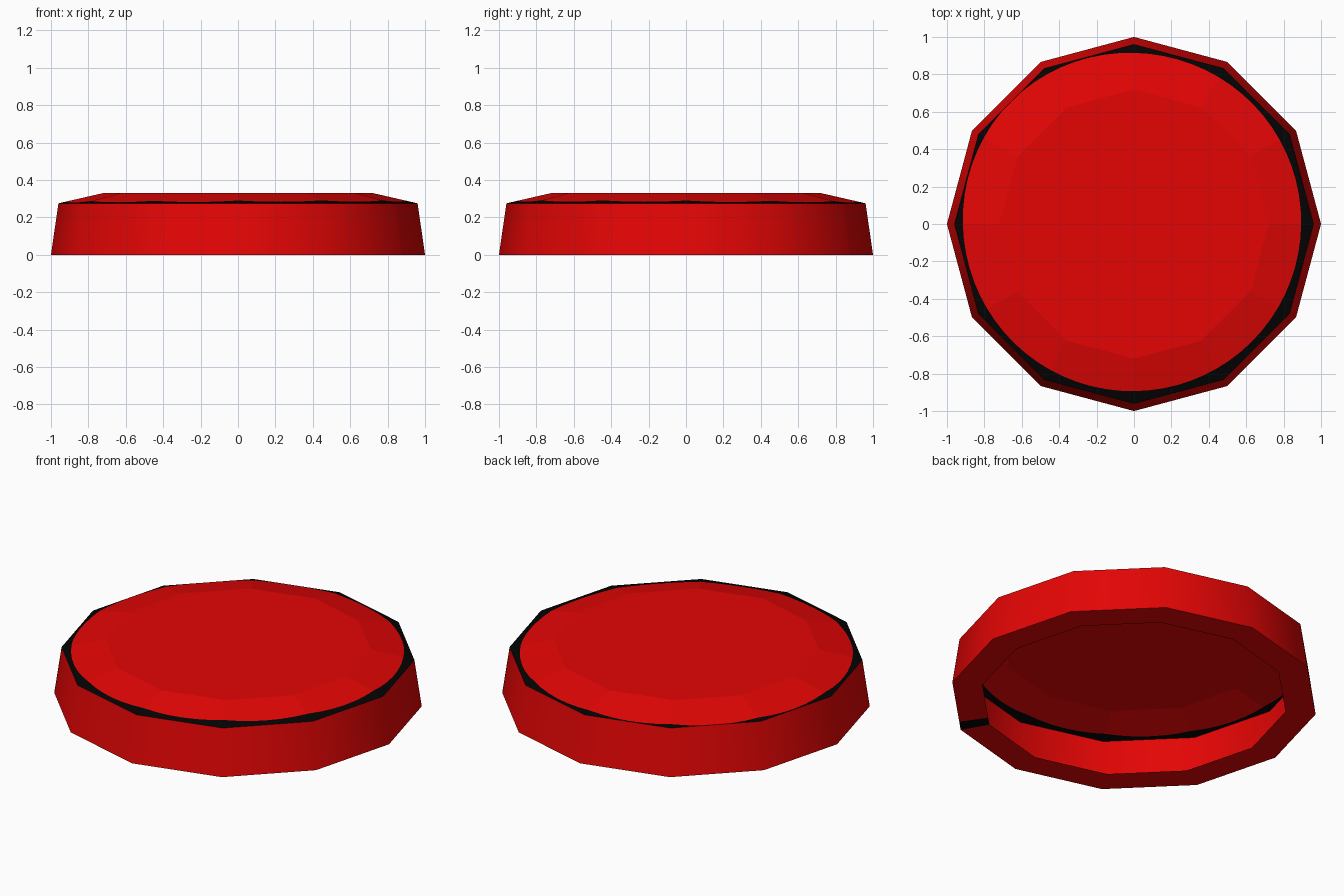
import bpy, bmesh, math

if "Cube" in bpy.data.objects:
    bpy.data.objects.remove(bpy.data.objects["Cube"])

SIDES, SUB = 12, 6          # polygon sides, samples per side on painted faces
STEP = 2 * math.pi / SIDES
C = math.cos(STEP / 2)


def material(name, col):
    m = bpy.data.materials.new(name)
    m.diffuse_color = (*col, 1)
    m.use_nodes = True
    m.node_tree.nodes["Principled BSDF"].inputs["Base Color"].default_value = m.diffuse_color
    return m


RED = material("red", (0.78, 0.0015, 0.0015))
BLACK = material("black", (0.001, 0.001, 0.001))


def side_radius(r, i, n):
    # distance from the centre to the 12-sided outline at sample i of n
    a = (i % (n // SIDES)) * 2 * math.pi / n
    return r * C / math.cos(a - STEP / 2)


def poly_ring(r, z, n):
    pts = []
    for i in range(n):
        a = 2 * math.pi * i / n
        d = side_radius(r, i, n)
        pts.append((d * math.cos(a), d * math.sin(a), z))
    return pts


def paint_ring(r_out, z_out, r_in, z_in, n):
    # off-centre painted circle, lying on the sloped facets
    pts = []
    for i in range(n):
        a = 2 * math.pi * i / n
        k = math.cos(a - math.radians(135))
        edge = side_radius(r_out, i, n)
        d = min(0.903 + 0.013 * k + 0.012 * max(0, k) ** 4, edge * 0.999)
        t = (1 - d / edge) * r_out / (r_out - r_in)
        pts.append((d * math.cos(a), d * math.sin(a), z_out + t * (z_in - z_out)))
    return pts


def build(name, rings, paint, close=False, flip=False, smooth=False):
    # skin rings in order; paint(band, segment) tells whether a face is black
    bm = bmesh.new()
    loops = [[bm.verts.new(p) for p in r] for r in rings]
    n = len(loops[0])
    for b in range(len(loops) - 1):
        for i in range(n):
            j = (i + 1) % n
            q = [loops[b][i], loops[b][j], loops[b + 1][j], loops[b + 1][i]]
            f = bm.faces.new(q[::-1] if flip else q)
            f.material_index = int(paint(b, i))
            f.smooth = smooth
    if close:
        bm.faces.new(loops[-1])
    me = bpy.data.meshes.new(name)
    bm.to_mesh(me)
    bm.free()
    me.materials.append(RED)
    me.materials.append(BLACK)
    ob = bpy.data.objects.new(name, me)
    bpy.context.collection.objects.link(ob)
    return ob


N = SIDES * SUB
R, RT, RI = 1.0, 0.96, 0.834
ZT, ZTOP = 0.275, 0.33

# thin-walled side, open at the bottom
build("outer_wall", [poly_ring(R, 0, SIDES), poly_ring(RT, ZT, SIDES)],
      lambda b, i: False, smooth=True)

# bevelled lid with dark border
build("lid",
      [poly_ring(RT, ZT, N), paint_ring(RT, ZT, 0.72, ZTOP, N), poly_ring(0.72, ZTOP, N)],
      lambda b, i: b == 0, close=True)

# flat bottom lip with one small dark patch
build("bottom_rim", [poly_ring(R, 0, N), poly_ring(RI, 0, N)],
      lambda b, i: i == 300 * N // 360, flip=True)
